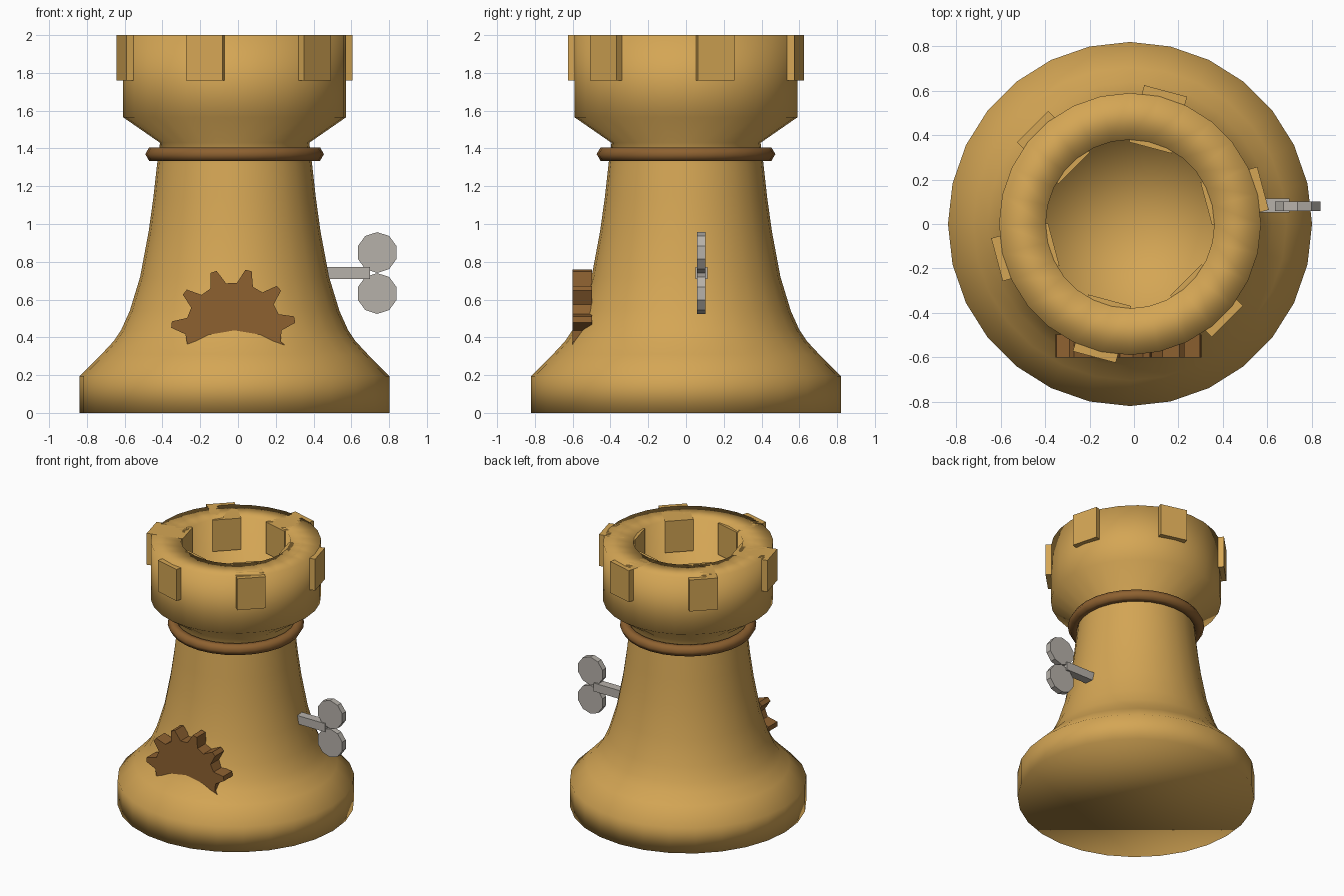
import bpy, bmesh
from math import sin, cos, pi, radians
from mathutils import Matrix

if "Cube" in bpy.data.objects:
    bpy.data.objects.remove(bpy.data.objects["Cube"])

AX = -0.018   # the tower axis, shifted left to balance the key
SIDES = 28


def material(name, rgb):
    m = bpy.data.materials.new(name)
    m.diffuse_color = (*rgb, 1)
    m.use_nodes = True
    m.node_tree.nodes["Principled BSDF"].inputs["Base Color"].default_value = m.diffuse_color
    return m


GOLD = material("gold_wood", (0.66, 0.38, 0.09))
BROWN = material("dark_brown", (0.27, 0.12, 0.03))
STEEL = material("steel", (0.47, 0.44, 0.40))


def finish(bm, name, mat, smooth=False):
    bmesh.ops.recalc_face_normals(bm, faces=bm.faces)
    for f in bm.faces:
        f.smooth = smooth
    me = bpy.data.meshes.new(name)
    bm.to_mesh(me)
    bm.free()
    me.materials.append(mat)
    ob = bpy.data.objects.new(name, me)
    bpy.context.collection.objects.link(ob)
    return ob


def lathe(name, profile, mat, closed=False):
    """Turn (radius, height) points around the tower axis."""
    bm = bmesh.new()
    rings = []
    for r, z in profile:
        n = SIDES if r > 0 else 1
        rings.append([bm.verts.new((AX + r * cos(2 * pi * i / SIDES),
                                    r * sin(2 * pi * i / SIDES), z)) for i in range(n)])
    pairs = list(zip(rings, rings[1:]))
    if closed:
        pairs.append((rings[-1], rings[0]))
    for a, b in pairs:
        for i in range(SIDES):
            j = (i + 1) % SIDES
            if len(b) == 1:
                bm.faces.new((a[i], a[j], b[0]))
            else:
                bm.faces.new((a[i], a[j], b[j], b[i]))
    if not closed:
        bm.faces.new(rings[0][::-1])
    return finish(bm, name, mat, smooth=True)


def box(name, center, size, mat, turn=0):
    """Box placed relative to the tower axis, turned about it."""
    bm = bmesh.new()
    m = (Matrix.Translation((AX, 0, 0)) @ Matrix.Rotation(turn, 4, 'Z')
         @ Matrix.Translation(center) @ Matrix.Diagonal((*size, 1)))
    bmesh.ops.create_cube(bm, size=1, matrix=m)
    return finish(bm, name, mat)


def plate(name, outline, y0, y1, mat):
    """Extrude an (x, z) outline from y0 to y1."""
    bm = bmesh.new()
    f = bm.faces.new([bm.verts.new((x, y0, z)) for x, z in outline])
    ext = bmesh.ops.extrude_face_region(bm, geom=[f])["geom"]
    bmesh.ops.translate(bm, vec=(0, y1 - y0, 0),
                        verts=[v for v in ext if isinstance(v, bmesh.types.BMVert)])
    return finish(bm, name, mat)


# Turned tower body with hollow cup
lathe("tower_body", [
    (0.82, 0), (0.82, 0.195), (0.705, 0.31), (0.64, 0.38), (0.60, 0.44),
    (0.555, 0.54), (0.50, 0.72), (0.455, 0.96), (0.43, 1.14), (0.41, 1.32),
    (0.395, 1.43), (0.59, 1.565), (0.59, 2.0), (0.38, 2.0), (0.38, 1.6), (0, 1.6),
], GOLD)

# Collar ring, hexagonal in section
lathe("collar_ring", [(0.432 + 0.041 * cos(k * pi / 3), 1.37 + 0.041 * sin(k * pi / 3))
                      for k in range(6)], BROWN, closed=True)

# Battlement blocks through the rim
for k in range(6):
    box(f"battlement_{k + 1}", (0.488, 0, 1.88), (0.265, 0.2, 0.24), GOLD,
        radians(15 + 60 * k))

# Gear set into the front
teeth = 11
step = 2 * pi / teeth
outline = []
for k in range(teeth):
    a = radians(10.5) + k * step
    for off, r in ((-0.30, 0.255), (-0.09, 0.33), (0.09, 0.33), (0.30, 0.255)):
        outline.append((AX - 0.006 + r * cos(a + off * step), 0.434 + r * sin(a + off * step)))
plate("front_gear", outline, -0.602, -0.497, BROWN)

# Winding key: shaft and two round wings
box("key_shaft", (0.568, 0.083, 0.741), (0.30, 0.064, 0.064), STEEL)
for side, z in (("upper", 0.849), ("lower", 0.632)):
    wing = [(0.737 + 0.108 * sin(k * pi / 5), z + 0.108 * cos(k * pi / 5)) for k in range(10)]
    plate(f"key_wing_{side}", wing, 0.059, 0.102, STEEL)
